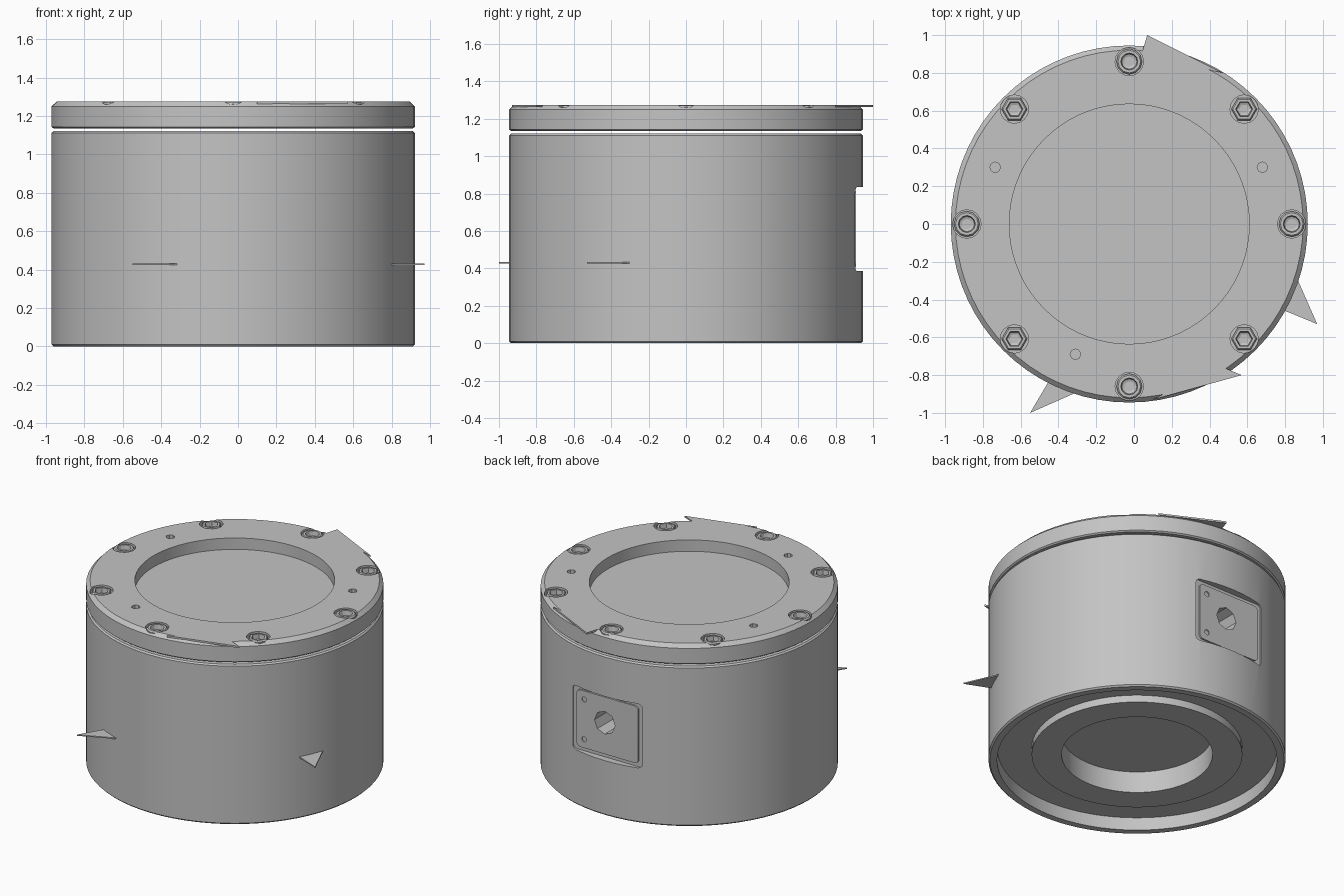
import bpy, bmesh, math
from mathutils import Matrix, Vector

if "Cube" in bpy.data.objects:
    bpy.data.objects.remove(bpy.data.objects["Cube"], do_unlink=True)

CX = -0.025       # axis of the housing
R = 0.945         # outer radius
TOP = 1.275       # top of the lid

grey = bpy.data.materials.new("plain grey")
grey.use_nodes = True
colour = (0.55, 0.55, 0.55, 1)
grey.diffuse_color = colour
grey.node_tree.nodes["Principled BSDF"].inputs["Base Color"].default_value = colour


def finish(name, bm, smooth=True):
    bmesh.ops.remove_doubles(bm, verts=bm.verts, dist=1e-5)
    bmesh.ops.recalc_face_normals(bm, faces=bm.faces)
    mesh = bpy.data.meshes.new(name)
    bm.to_mesh(mesh)
    bm.free()
    mesh.materials.append(grey)
    obj = bpy.data.objects.new(name, mesh)
    bpy.context.collection.objects.link(obj)
    if smooth:
        shade(obj)
    return obj


def activate(obj):
    bpy.ops.object.select_all(action="DESELECT")
    obj.select_set(True)
    bpy.context.view_layer.objects.active = obj


def shade(obj):
    activate(obj)
    bpy.ops.object.shade_smooth_by_angle(angle=math.radians(30))


def lathe(name, profile, steps, at=(CX, 0, 0), smooth=True):
    """Revolve a radius/height profile about a vertical axis."""
    bm = bmesh.new()
    verts = [bm.verts.new((r, 0, z)) for r, z in profile]
    edges = [bm.edges.new(pair) for pair in zip(verts, verts[1:])]
    bmesh.ops.spin(bm, geom=verts + edges, axis=(0, 0, 1), cent=(0, 0, 0),
                   angle=math.tau, steps=steps, use_merge=True)
    bmesh.ops.translate(bm, verts=bm.verts, vec=at)
    return finish(name, bm, smooth)


def add_drill(bm, at, radius, depth, sides, along_y=False):
    turn = Matrix.Rotation(math.pi / 2, 4, "X") if along_y else Matrix()
    bmesh.ops.create_cone(bm, cap_ends=True, segments=sides, radius1=radius,
                          radius2=radius, depth=depth,
                          matrix=Matrix.Translation(at) @ turn)


def rounded_panel(bm, width, height, y0, y1, z, corner):
    """Panel facing +y with four rounded corners."""
    ring = []
    for k, (sx, sz) in enumerate([(1, 1), (-1, 1), (-1, -1), (1, -1)]):
        for step in range(4):
            a = (k + step / 3) * math.pi / 2
            ring.append(bm.verts.new((CX + sx * (width / 2 - corner) + corner * math.cos(a), y0,
                                      z + sz * (height / 2 - corner) + corner * math.sin(a))))
    face = bm.faces.new(ring)
    out = bmesh.ops.extrude_face_region(bm, geom=[face])["geom"]
    moved = [v for v in out if isinstance(v, bmesh.types.BMVert)]
    bmesh.ops.translate(bm, verts=moved, vec=(0, y1 - y0, 0))


def cut(obj, bm):
    cutter = finish("cutter", bm, False)
    cutter.hide_render = True
    mod = obj.modifiers.new("cut", "BOOLEAN")
    mod.operation, mod.solver, mod.object = "DIFFERENCE", "EXACT", cutter
    activate(obj)
    bpy.ops.object.modifier_apply(modifier=mod.name)
    bpy.data.objects.remove(cutter, do_unlink=True)
    shade(obj)


# Main housing with its recessed underside, raised boss and central bore
body = lathe("housing", [(0, 0.19), (0.48, 0.19), (0.48, 0.04), (0.67, 0.04),
                         (0.67, 0.09), (0.89, 0.09), (0.89, 0), (0.935, 0),
                         (R, 0.01), (R, 1.112), (0.935, 1.121), (0, 1.121)], 72)

# Flat pocket and port bore on the back
PORT = Vector((CX + 0.02, 0.85, 0.63))
pocket = bmesh.new()
rounded_panel(pocket, 0.54, 0.45, 0.897, 1.1, 0.61, 0.03)
cut(body, pocket)
bore = bmesh.new()
add_drill(bore, PORT, 0.08, 0.3, 8, True)
cut(body, bore)

# Cover plate in the pocket
bm = bmesh.new()
rounded_panel(bm, 0.48, 0.40, 0.89, 0.908, 0.61, 0.03)
plate = finish("port_plate", bm)
holes = bmesh.new()
add_drill(holes, PORT, 0.08, 0.3, 8, True)
for side in (-1, 1):
    add_drill(holes, (CX + 0.18, 0.91, 0.61 + side * 0.14), 0.02, 0.02, 6, True)
cut(plate, holes)

# Lid with bevelled rim and shallow dish, floating over a narrow gap
lid = lathe("lid", [(0, 1.135), (0.935, 1.135), (R, 1.143), (R, 1.25),
                    (0.92, TOP), (0.635, TOP), (0.635, 1.195), (0, 1.195)], 72)

# Counterbores for the screws and three small dowel holes
holes = bmesh.new()
spots = [(CX + 0.86 * math.cos(k * math.pi / 4), 0.86 * math.sin(k * math.pi / 4))
         for k in range(8)]
for x, y in spots:
    add_drill(holes, (x, y, TOP), 0.075, 0.08, 16)
for x, y in [(-0.735, 0.3), (0.68, 0.3), (-0.31, -0.69)]:
    add_drill(holes, (x, y, TOP), 0.028, 0.1, 8)
cut(lid, holes)

# Socket-head screws
for k, (x, y) in enumerate(spots):
    lathe(f"screw_{k + 1}", [(0, -0.05), (0.04, -0.035), (0.045, -0.003), (0.06, -0.003),
                             (0.068, -0.012), (0.068, -0.05)], 6 if k % 2 else 12,
          (x, y, TOP), False)


def sliver(name, points, z, thick):
    """Thin triangular fin lying flat."""
    bm = bmesh.new()
    face = bm.faces.new([bm.verts.new((x, y, z)) for x, y in points])
    out = bmesh.ops.extrude_face_region(bm, geom=[face])["geom"]
    bmesh.ops.translate(bm, vec=(0, 0, thick),
                        verts=[v for v in out if isinstance(v, bmesh.types.BMVert)])
    finish(name, bm, False)


# Pointed tabs on the side wall and the lid edge
sliver("front_tab", [(-0.55, -1.0), (-0.30, -0.89), (-0.45, -0.83)], 0.425, 0.008)
sliver("left_tab", [(0.97, -0.53), (0.86, -0.28), (0.80, -0.46)], 0.425, 0.008)
sliver("lid_tab", [(0.04, 0.90), (0.07, 1.0), (0.47, 0.80)], TOP - 0.012, 0.012)
sliver("lid_corner", [(0.57, -0.80), (0.45, -0.75), (0.1, -0.93)], TOP - 0.012, 0.012)
